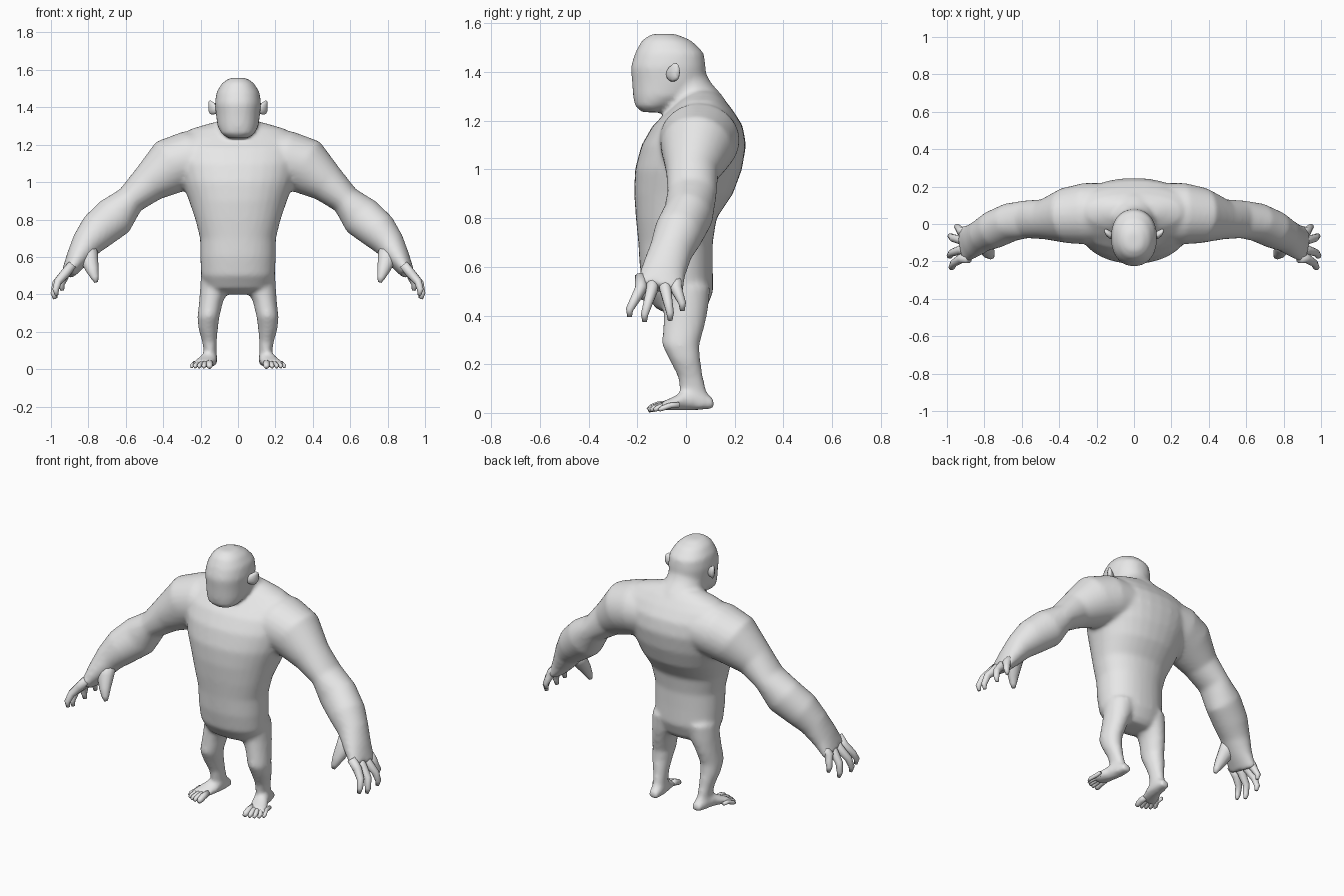
import bpy, bmesh, math
from mathutils import Vector

X, Y, Z = Vector((1, 0, 0)), Vector((0, 1, 0)), Vector((0, 0, 1))

skin = bpy.data.materials.new("grey_skin")
skin.diffuse_color = (0.8, 0.8, 0.8, 1)


def loft(bm, secs, axes=None, hint=Y, n=24, power=2.0, side=1):
    """Closed tube through sections (x, y, z, radius_u, radius_v)."""
    pts = [Vector((s[0] * side, s[1], s[2])) for s in secs]
    rings = []
    for i, s in enumerate(secs):
        if axes:
            u, v = axes
        else:
            t = (pts[min(i + 1, len(pts) - 1)] - pts[max(i - 1, 0)]).normalized()
            u = hint.cross(t).normalized()
            v = t.cross(u)
        ring = []
        for k in range(n):
            a = 2 * math.pi * k / n
            c, d = math.cos(a), math.sin(a)
            c = math.copysign(abs(c) ** (2 / power), c)
            d = math.copysign(abs(d) ** (2 / power), d)
            ring.append(bm.verts.new(pts[i] + u * s[3] * c + v * s[4] * d))
        rings.append(ring)
    for a, b in zip(rings, rings[1:]):
        for k in range(n):
            bm.faces.new((a[k], a[(k + 1) % n], b[(k + 1) % n], b[k]))
    bm.faces.new(rings[0])
    bm.faces.new(rings[-1])


def finish(bm, name):
    bmesh.ops.recalc_face_normals(bm, faces=bm.faces)
    for f in bm.faces:
        f.smooth = True
    me = bpy.data.meshes.new(name)
    bm.to_mesh(me)
    bm.free()
    me.materials.append(skin)
    ob = bpy.data.objects.new(name, me)
    bpy.context.collection.objects.link(ob)
    return ob


# Body: torso, neck, head, arms and legs fused into one skin
body = bmesh.new()
torso = [(.40, 0, .10, .06), (.43, -.02, .17, .105), (.50, -.03, .197, .142),
         (.60, -.04, .202, .15), (.70, -.043, .203, .153), (.80, -.04, .228, .166),
         (.90, -.01, .262, .203), (1.0, .01, .30, .22), (1.10, .032, .33, .215),
         (1.18, .048, .34, .185), (1.24, .06, .325, .135), (1.285, .065, .25, .095),
         (1.32, .07, .13, .055)]
loft(body, [(0, cy, z, rx, ry) for z, cy, rx, ry in torso], (X, Y), n=32, power=2.2)

neck = [(1.12, .06, .15, .14), (1.22, .05, .14, .14), (1.30, .035, .115, .118),
        (1.36, .0, .10, .10), (1.42, -.02, .09, .09)]
loft(body, [(0, cy, z, rx, ry) for z, cy, rx, ry in neck], (X, Y))

head = [(1.235, -.135, .055, .045), (1.26, -.13, .09, .08), (1.30, -.09, .11, .128),
        (1.36, -.072, .118, .15), (1.42, -.073, .124, .155), (1.48, -.068, .116, .141),
        (1.53, -.08, .085, .102), (1.557, -.092, .045, .05)]
loft(body, [(0, cy, z, rx, ry) for z, cy, rx, ry in head], (X, Y), power=2.2)

arm = [(.14, .06, 1.13, .14, .16), (.26, .055, 1.12, .155, .165), (.36, .045, 1.085, .153, .15),
       (.48, .025, .99, .104, .108), (.575, .025, .905, .08, .102), (.66, .01, .815, .113, .103),
       (.75, -.03, .74, .104, .102), (.81, -.06, .67, .083, .09), (.86, -.09, .59, .062, .092),
       (.91, -.11, .51, .036, .10)]
leg = [(.11, 0, .52, .088, .10), (.125, 0, .43, .078, .092), (.144, -.008, .36, .064, .086),
       (.158, -.022, .28, .059, .077), (.16, -.005, .22, .053, .064), (.153, .018, .15, .04, .052),
       (.148, .03, .09, .034, .055), (.148, .045, .045, .036, .058), (.148, .045, .02, .036, .058)]
foot = [(.143, .115, .036, .03, .022), (.145, .07, .05, .037, .038), (.157, .0, .053, .046, .043),
        (.178, -.055, .038, .056, .027), (.193, -.105, .028, .056, .016)]
for s in (1, -1):
    loft(body, arm, side=s)
    loft(body, leg, (X, Y), side=s)
    loft(body, foot, (X, Z), side=s)
body_ob = finish(body, "body")
remesh = body_ob.modifiers.new("fuse", 'REMESH')
remesh.mode = 'VOXEL'
remesh.voxel_size = 0.012
remesh.use_smooth_shade = True
soften = body_ob.modifiers.new("soften", 'SMOOTH')
soften.factor = 0.5
soften.iterations = 9

# Fingers: base y, tip y, tip x, tip z
fingers = bmesh.new()
for by, ty, tx, tz in [(-.185, -.232, .975, .395), (-.138, -.17, .985, .375),
                       (-.085, -.065, .98, .38), (-.04, -.015, .945, .42)]:
    my = (by + ty) / 2
    loft(fingers, [(.885, by, .56, .024, .026), (.925, by, .51, .026, .025),
                   (tx - .012, my, (.51 + tz) / 2 + .015, .021, .02),
                   (tx, ty, tz + .03, .017, .016), (tx - .006, ty, tz, .01, .01)], n=10)

# Thumbs: broad web tapering to a tip
thumbs = bmesh.new()
loft(thumbs, [(.81, -.09, .65, .06, .05), (.795, -.125, .585, .048, .04),
              (.778, -.155, .53, .034, .03), (.765, -.17, .49, .021, .02),
              (.758, -.175, .465, .01, .01)], n=12)

# Toes: base x, tip x, tip y, radius
toes = bmesh.new()
for bx, tx, ty, r in [(.152, .152, -.157, .017), (.176, .182, -.155, .013),
                      (.196, .207, -.146, .012), (.215, .229, -.132, .012),
                      (.232, .247, -.112, .011)]:
    loft(toes, [(bx, ty + .085, .034, r, r), (bx, ty + .045, .03, r * 1.1, r * 1.1),
                (tx, ty + .015, .019, r, r), (tx, ty, .011, r * .65, r * .65)],
         hint=Z, n=10)

# Ears: flattened shells angled off the head
ears = bmesh.new()
loft(ears, [(.105, -.065, 1.39, .02, .02), (.128, -.058, 1.393, .022, .032),
            (.148, -.045, 1.40, .02, .038), (.158, -.036, 1.405, .01, .026)],
     (Y, Z), n=14)

for bm, name in [(fingers, "fingers"), (thumbs, "thumbs"), (toes, "toes"), (ears, "ears")]:
    finish(bm, name).modifiers.new("mirror", 'MIRROR')
